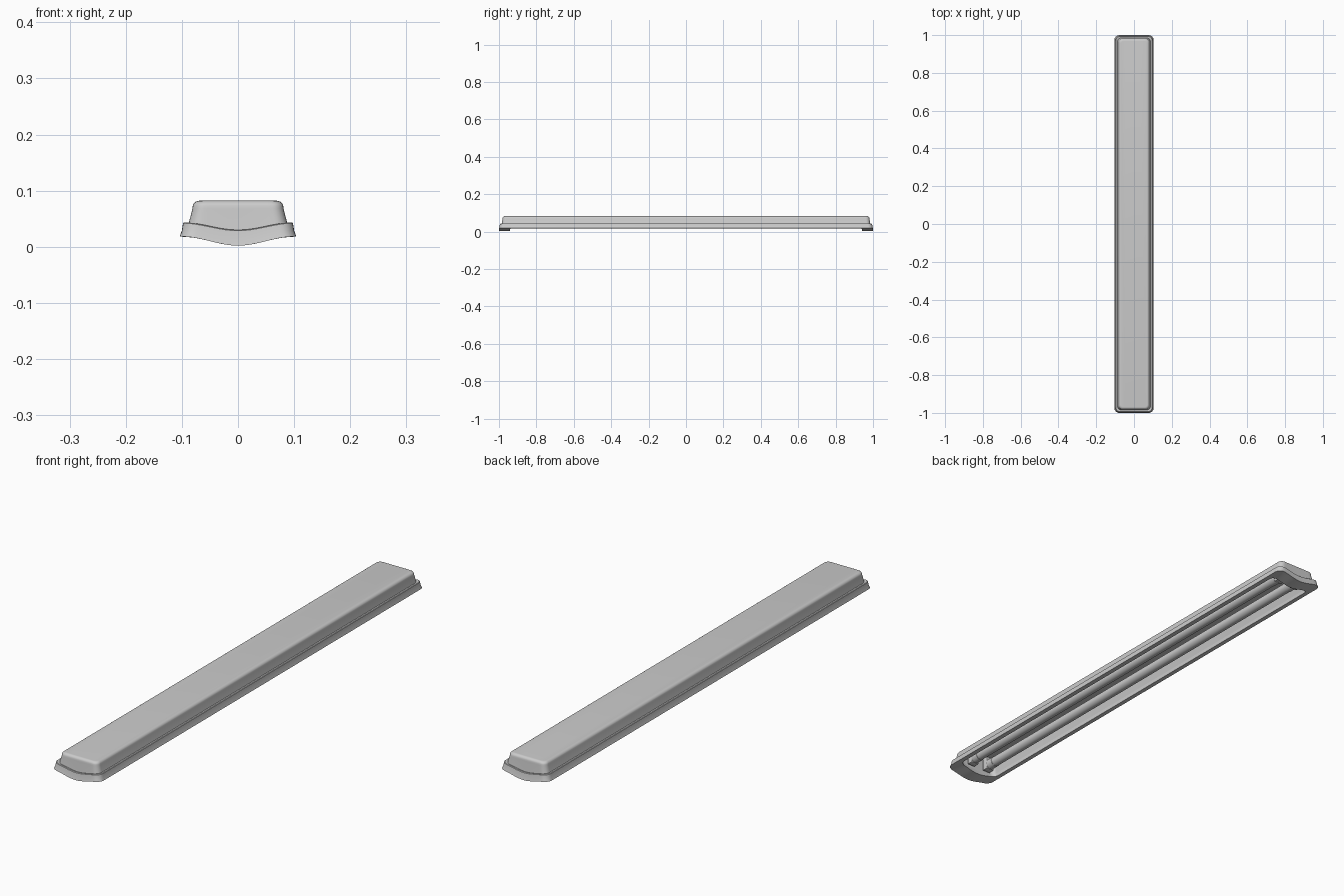
import bpy, bmesh, math
from mathutils import Matrix

if "Cube" in bpy.data.objects:
    bpy.data.objects.remove(bpy.data.objects["Cube"])


def ring(hx, hy, r, z, sag):
    """Rounded rectangle whose short ends droop by sag at the middle."""
    pts = []
    for cx, cy, a0 in ((1, 1, 0), (-1, 1, 90), (-1, -1, 180), (1, -1, 270)):
        for i in range(7):
            a = math.radians(a0 + 15 * i)
            pts.append((cx * (hx - r) + r * math.cos(a), cy * (hy - r) + r * math.sin(a)))
        if a0 in (0, 180):  # points across each short end
            x0, y0 = pts[-1]
            pts += [(x0 * (1 - 2 * i / 14), y0) for i in range(1, 14)] if a0 == 180 \
                else [((hx - r) * (1 - 2 * i / 14), y0) for i in range(1, 14)]
    drop = lambda x: sag * (1 + math.cos(math.pi * min(1, abs(x) / 0.1))) / 2
    return [(x, y, z - drop(x)) for x, y in pts]


def finish(bm, name):
    bmesh.ops.recalc_face_normals(bm, faces=bm.faces)
    me = bpy.data.meshes.new(name)
    bm.to_mesh(me)
    bm.free()
    ob = bpy.data.objects.new(name, me)
    bpy.context.collection.objects.link(ob)
    bpy.ops.object.select_all(action='DESELECT')
    ob.select_set(True)
    bpy.context.view_layer.objects.active = ob
    bpy.ops.object.shade_smooth_by_angle(angle=math.radians(32))
    return ob


def loft(name, rows, cap=False, closed=False):
    bm = bmesh.new()
    loops = [[bm.verts.new(p) for p in ring(*row)] for row in rows]
    pairs = list(zip(loops, loops[1:])) + ([(loops[-1], loops[0])] if closed else [])
    for a, b in pairs:
        n = len(a)
        for i in range(n):
            j = (i + 1) % n
            bm.faces.new((a[i], a[j], b[j], b[i]))
    if cap:
        bm.faces.new(loops[0])
        bm.faces.new(loops[-1])
    return finish(bm, name)


def cylinder(name, x, y, z, r, length, n=24):
    bm = bmesh.new()
    m = Matrix.Translation((x, y, z)) @ Matrix.Rotation(math.pi / 2, 4, 'X')
    bmesh.ops.create_cone(bm, cap_ends=True, segments=n, radius1=r, radius2=r,
                          depth=length, matrix=m)
    return finish(bm, name)


def box(name, loc, size):
    bm = bmesh.new()
    bmesh.ops.create_cube(bm, size=1, matrix=Matrix.Translation(loc) @ Matrix.Diagonal((*size, 1)))
    bmesh.ops.bevel(bm, geom=bm.edges[:], offset=0.003, segments=2, affect='EDGES', profile=0.5)
    return finish(bm, name)


# Flared rim frame with drooping ends
loft("rim_frame", [
    (0.104, 1.0, 0.026, 0.018, 0.016),
    (0.100, 0.997, 0.025, 0.029, 0.015),
    (0.098, 0.995, 0.024, 0.042, 0.0135),
    (0.096, 0.993, 0.023, 0.0435, 0.0135),
    (0.087, 0.984, 0.020, 0.042, 0.0135),
    (0.084, 0.945, 0.020, 0.030, 0.010),
    (0.086, 0.940, 0.020, 0.018, 0.016),
], closed=True)

# Housing shell: outside over the top, then the open inside
shell = [(0.089, 0.986, 0.022, 0.038, 0.0135), (0.081, 0.981, 0.02, 0.068, 0)]
for i in range(1, 7):
    a = math.radians(15 * i)
    d = 0.012 * (1 - math.cos(a))
    shell.append((0.081 - d, 0.981 - d, 0.02 - d * 0.5, 0.070 + 0.012 * math.sin(a), 0))
bm_outer = loft("housing", shell)
me = bm_outer.data
bm = bmesh.new()
bm.from_mesh(me)
top = [e for e in bm.edges if e.is_boundary and all(v.co.z > 0.08 for v in e.verts)]
bmesh.ops.contextual_create(bm, geom=top)
bmesh.ops.recalc_face_normals(bm, faces=bm.faces)
bm.to_mesh(me)
bm.free()

# Inner reflector tray
bm = bmesh.new()
rows = [ring(0.084, 0.945, 0.02, 0.030, 0.010), ring(0.074, 0.940, 0.015, 0.074, 0)]
lo, hi = [[bm.verts.new(p) for p in r] for r in rows]
for i in range(len(lo)):
    j = (i + 1) % len(lo)
    bm.faces.new((lo[i], lo[j], hi[j], hi[i]))
bm.faces.new(hi)
finish(bm, "reflector")

# Two lamp tubes with end caps and sockets
for side in (-1, 1):
    x = side * 0.038
    cylinder("lamp_tube", x, 0, 0.044, 0.019, 1.80)
    for end in (-1, 1):
        cylinder("tube_cap", x, end * 0.895, 0.044, 0.0205, 0.03)
        box("lamp_socket", (x, end * 0.922, 0.048), (0.034, 0.026, 0.052))
